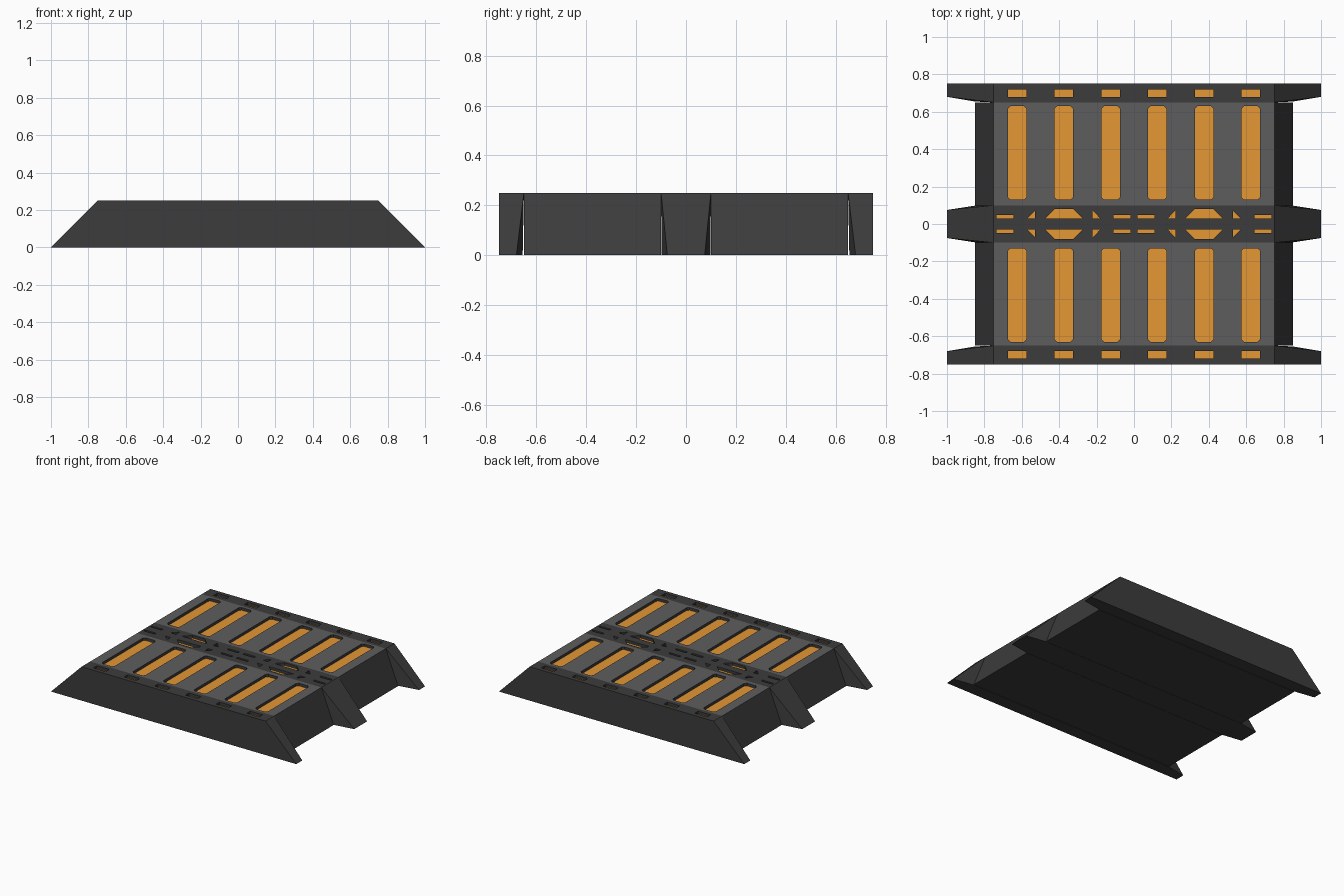
import bpy, bmesh

if "Cube" in bpy.data.objects:
    bpy.data.objects.remove(bpy.data.objects["Cube"])

TOP, DEPTH = 0.25, 0.02


def material(name, rgb):
    m = bpy.data.materials.new(name)
    m.diffuse_color = (*rgb, 1)
    m.use_nodes = True
    m.node_tree.nodes["Principled BSDF"].inputs["Base Color"].default_value = m.diffuse_color
    return m


DARK = material("dark_grey", (0.045, 0.045, 0.045))
PANEL = material("panel_grey", (0.11, 0.11, 0.11))
ORANGE = material("orange", (0.78, 0.31, 0.035))


def link(name, bm):
    bmesh.ops.recalc_face_normals(bm, faces=bm.faces)
    me = bpy.data.meshes.new(name)
    bm.to_mesh(me)
    bm.free()
    ob = bpy.data.objects.new(name, me)
    bpy.context.collection.objects.link(ob)
    return ob


def hull(points):
    bm = bmesh.new()
    for p in points:
        bm.verts.new(p)
    bmesh.ops.convex_hull(bm, input=bm.verts)
    bmesh.ops.dissolve_limit(bm, angle_limit=0.01, verts=bm.verts, edges=bm.edges)
    return bm


def part(name, points, outlines, top_mat):
    """Convex block with shallow orange-floored recesses in its top."""
    ob = link(name, hull(points))
    bm = bmesh.new()
    for pts in outlines:
        lo = [bm.verts.new((x, y, TOP - DEPTH)) for x, y in pts]
        hi = [bm.verts.new((x, y, TOP + 0.05)) for x, y in pts]
        bm.faces.new(lo)
        bm.faces.new(hi)
        for i in range(len(pts)):
            j = (i + 1) % len(pts)
            bm.faces.new((lo[i], lo[j], hi[j], hi[i]))
    cutter = link(name + "_cutter", bm)
    cutter.hide_render = True
    mod = ob.modifiers.new("recesses", "BOOLEAN")
    mod.operation, mod.solver, mod.object = "DIFFERENCE", "EXACT", cutter
    deps = bpy.context.evaluated_depsgraph_get()
    me = bpy.data.meshes.new_from_object(ob.evaluated_get(deps))
    ob.modifiers.clear()
    ob.data = me
    bpy.data.objects.remove(cutter)
    me.materials.clear()
    for m in (DARK, top_mat, ORANGE):
        me.materials.append(m)
    for p in me.polygons:
        up = p.normal.z > 0.9
        p.material_index = (1 if p.center.z > TOP - DEPTH / 2 else 2) if up else 0


def rect(x0, x1, y0, y1, c=0.0):
    if not c:
        return [(x0, y0), (x1, y0), (x1, y1), (x0, y1)]
    return [(x0 + c, y0), (x1 - c, y0), (x1, y0 + c), (x1, y1 - c),
            (x1 - c, y1), (x0 + c, y1), (x0, y1 - c), (x0, y0 + c)]


columns = [-0.625 + 0.25 * i for i in range(6)]

for side, s in (("front", -1), ("back", 1)):
    # outer rail with splayed feet
    pts = []
    for x in (-1, 1):
        pts += [(x * a, s * b, z) for a, b, z in (
            (0.75, 0.65, TOP), (0.75, 0.75, TOP), (1, 0.75, 0), (1, 0.68, 0), (0.85, 0.655, 0))]
    part(side + "_rail", pts,
         [rect(x - 0.05, x + 0.05, s * 0.7 - 0.02, s * 0.7 + 0.02) for x in columns], DARK)

    # deck with long panels
    pts = [(x * a, s * b, z) for x in (-1, 1) for b in (0.1, 0.655)
           for a, z in ((0.75, TOP), (0.85, 0))]
    pts = [(x, s * 0.65 if abs(y) > 0.6 else y, z) for x, y, z in pts]
    part(side + "_deck", pts,
         [rect(x - 0.05, x + 0.05, s * 0.38 - 0.25, s * 0.38 + 0.25, 0.014) for x in columns], PANEL)

# centre rib with decorative inlays, mirrored four ways
quarter = [
    rect(0.02, 0.11, 0.03, 0.047),
    rect(0.645, 0.735, 0.03, 0.047),
    [(0.18, 0.03), (0.222, 0.03), (0.222, 0.073)],
    [(0.57, 0.03), (0.528, 0.03), (0.528, 0.073)],
    [(0.275, 0.03), (0.475, 0.03), (0.425, 0.08), (0.325, 0.08)],
]
inlays = [[(x * sx, y * sy) for x, y in o] for o in quarter for sx in (-1, 1) for sy in (-1, 1)]
rib = [(x * a, y * b, z) for x in (-1, 1) for y in (-1, 1)
       for a, b, z in ((0.75, 0.1, TOP), (1, 0.075, 0), (0.85, 0.098, 0))]
part("centre_rib", rib, inlays, DARK)
